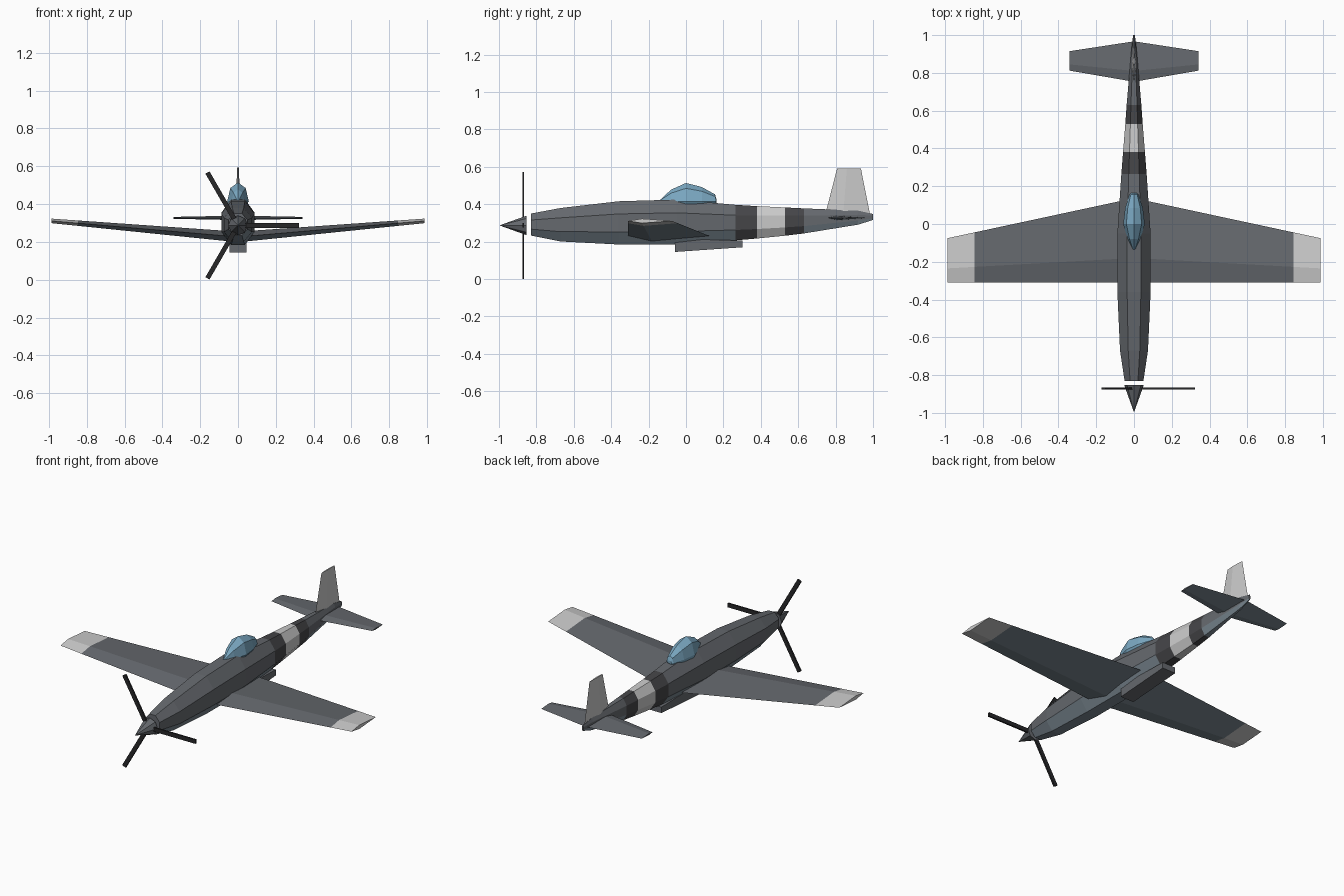
import bpy, bmesh
from math import sin, cos, pi, radians
from mathutils import Matrix, Vector

if "Cube" in bpy.data.objects:
    bpy.data.objects.remove(bpy.data.objects["Cube"])


def material(name, rgb):
    m = bpy.data.materials.new(name)
    m.diffuse_color = (*rgb, 1)
    m.use_nodes = True
    m.node_tree.nodes["Principled BSDF"].inputs["Base Color"].default_value = m.diffuse_color
    return m


GREY = material("grey_paint", (0.13, 0.14, 0.155))
UNDER = material("underside_paint", (0.20, 0.25, 0.29))
DARK = material("dark_band", (0.06, 0.06, 0.065))
LIGHT = material("light_paint", (0.62, 0.62, 0.62))
BLACK = material("propeller_black", (0.02, 0.02, 0.022))
GLASS = material("canopy_glass", (0.20, 0.40, 0.55))


def finish(name, bm, mats, pick=None):
    """Write bm to a flat-shaded object; pick(face) returns a material index."""
    bmesh.ops.recalc_face_normals(bm, faces=bm.faces[:])
    bm.normal_update()
    if pick:
        for f in bm.faces:
            f.material_index = pick(f)
    me = bpy.data.meshes.new(name)
    bm.to_mesh(me)
    bm.free()
    for m in mats:
        me.materials.append(m)
    ob = bpy.data.objects.new(name, me)
    bpy.context.collection.objects.link(ob)
    return ob


def loft(rings):
    """Skin closed rings of points and cap both ends."""
    bm = bmesh.new()
    vs = [[bm.verts.new(p) for p in r] for r in rings]
    n = len(vs[0])
    for a, b in zip(vs, vs[1:]):
        for i in range(n):
            j = (i + 1) % n
            bm.faces.new((a[i], a[j], b[j], b[i]))
    bm.faces.new(vs[0])
    bm.faces.new(vs[-1])
    return bm


def octagon(y, half_w, top, bottom):
    k = 1 / cos(pi / 8)
    zc, h = (top + bottom) / 2, (top - bottom) / 2
    return [(half_w * k * cos(pi / 8 + i * pi / 4), y,
             zc + h * k * sin(pi / 8 + i * pi / 4)) for i in range(8)]


# Fuselage: y, half width, top, bottom
sections = [(-0.83, 0.050, 0.350, 0.233), (-0.67, 0.074, 0.380, 0.201),
            (-0.36, 0.088, 0.416, 0.185), (-0.05, 0.088, 0.425, 0.184),
            (0.265, 0.067, 0.397, 0.207), (0.38, 0.058, 0.390, 0.217),
            (0.53, 0.046, 0.383, 0.232), (0.63, 0.039, 0.378, 0.244),
            (0.92, 0.014, 0.366, 0.291), (1.0, 0.005, 0.348, 0.316)]


def fuselage_paint(f):
    y = f.calc_center_median().y
    if 0.38 < y < 0.53:
        return 3
    if 0.265 < y < 0.63:
        return 2
    return 1 if f.normal.z < -0.3 else 0


finish("fuselage", loft([octagon(*s) for s in sections]),
       [GREY, UNDER, DARK, LIGHT], fuselage_paint)


# Canopy: faceted bubble
def canopy_ring(y, half_w, height):
    return [(half_w * cos(i * pi / 4 - pi / 2), y,
             0.415 + height * sin(i * pi / 4 - pi / 2) * (1 if i > 2 else 0.4))
            for i in range(8)]


finish("canopy", loft([canopy_ring(*s) for s in (
    (-0.135, 0.008, 0.012), (-0.08, 0.034, 0.063), (0.0, 0.057, 0.099),
    (0.085, 0.047, 0.077), (0.155, 0.024, 0.038), (0.163, 0.016, 0.012))]), [GLASS])


# Flying surfaces: diamond section of front edge, ridge, back edge
def diamond(front, ridge, back, span, z, half_t, upright=False):
    pts = [(front, 0), (ridge, half_t), (back, 0), (ridge, -half_t)]
    if upright:
        return [(t, y, z) for y, t in pts]
    return [(span, y, z + t) for y, t in pts]


def mix(a, b, t):
    return [Vector(p).lerp(Vector(q), t) for p, q in zip(a, b)]


def mirrored(ring):
    return [(-p[0], p[1], p[2]) for p in ring]


def wing_paint(f):
    if abs(f.calc_center_median().x) > 0.845:
        return 2
    return 1 if f.normal.z < 0 else 0


root = diamond(-0.31, -0.18, 0.137, 0, 0.226, 0.028)
tip = diamond(-0.31, -0.235, -0.075, 0.987, 0.311, 0.012)
band = mix(root, tip, 0.845 / 0.987)
finish("wing", loft([mirrored(tip), mirrored(band), root, band, tip]),
       [GREY, UNDER, LIGHT], wing_paint)

tail_root = diamond(0.753, 0.81, 0.967, 0, 0.327, 0.012)
tail_tip = diamond(0.812, 0.845, 0.915, 0.341, 0.327, 0.005)
finish("tailplane", loft([mirrored(tail_tip), tail_root, tail_tip]),
       [GREY, UNDER], wing_paint)

finish("tail_fin", loft([diamond(0.743, 0.84, 0.985, 0, 0.34, 0.012, True),
                         diamond(0.808, 0.86, 0.935, 0, 0.592, 0.005, True)]), [LIGHT])

# Belly scoop: side profile extruded across
scoop = [(-0.06, 0.145), (0.302, 0.170), (0.302, 0.206), (-0.06, 0.215)]
finish("belly_scoop", loft([[(x, y, z) for y, z in scoop] for x in (-0.045, 0.045)]), [GREY])

# Spinner cone
HUB = 0.287
bm = bmesh.new()
bmesh.ops.create_cone(bm, cap_ends=True, segments=8, radius1=0.052, radius2=0, depth=0.145,
                      matrix=Matrix.Translation((0, -0.925, HUB)) @ Matrix.Rotation(pi / 2, 4, 'X'))
finish("spinner", bm, [GREY])

# Three propeller blades around the hub
for k in range(3):
    bm = bmesh.new()
    bmesh.ops.create_cube(bm, size=1, matrix=Matrix.Translation((0, -0.87, HUB))
                          @ Matrix.Rotation(radians(120 * k), 4, 'Y')
                          @ Matrix.Translation((0.1615, 0, 0))
                          @ Matrix.Diagonal((0.323, 0.010, 0.025, 1)))
    finish(f"propeller_blade_{k + 1}", bm, [BLACK])
